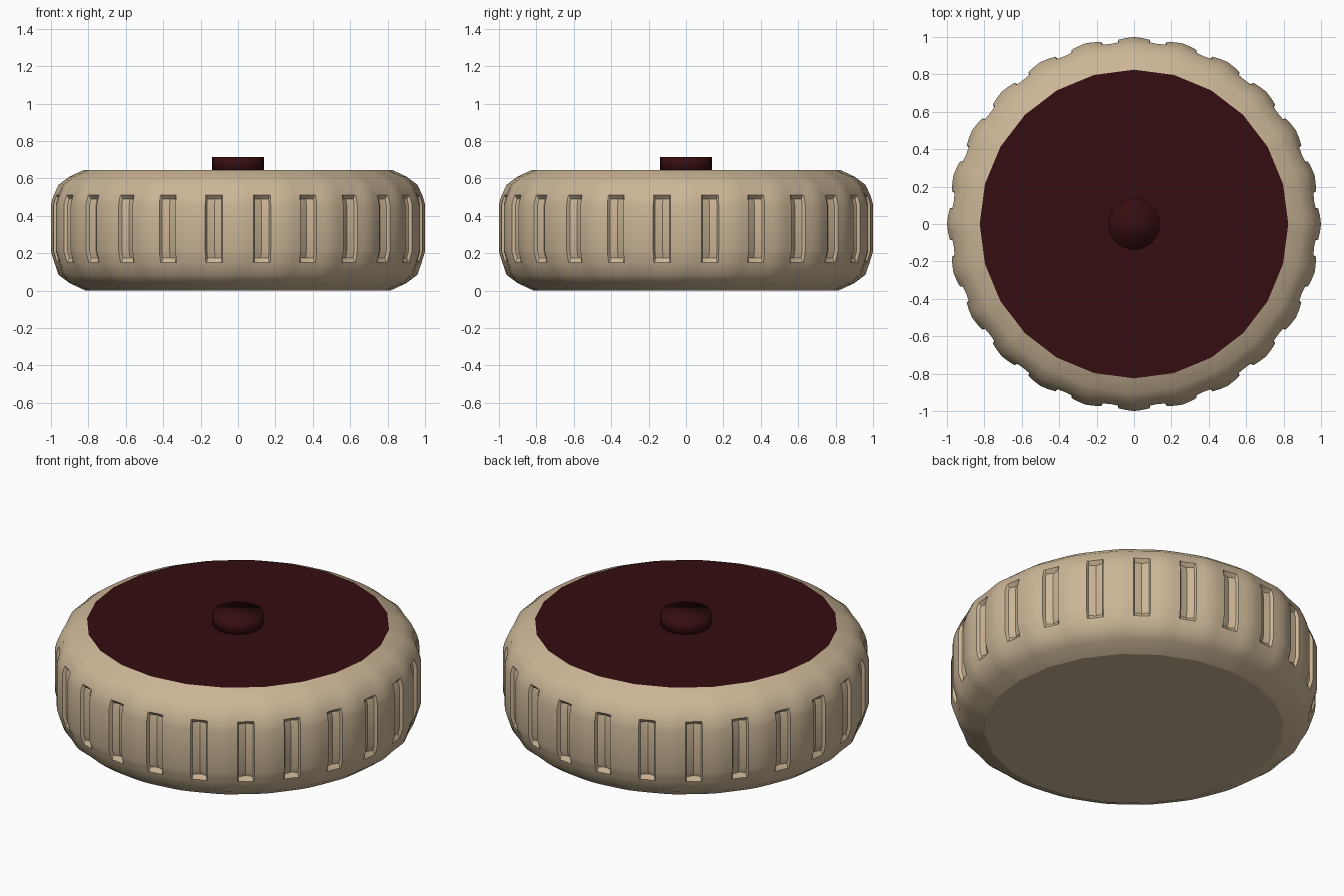
import bpy, bmesh
from math import sin, cos, radians

if "Cube" in bpy.data.objects:
    bpy.data.objects.remove(bpy.data.objects["Cube"])


def material(name, rgb):
    m = bpy.data.materials.new(name)
    m.use_nodes = True
    m.diffuse_color = (*rgb, 1)
    m.node_tree.nodes["Principled BSDF"].inputs["Base Color"].default_value = (*rgb, 1)
    return m


tan = material("tan", (0.60, 0.47, 0.31))
maroon = material("dark maroon", (0.036, 0.004, 0.005))


def finish(name, bm, mats, angle):
    bmesh.ops.recalc_face_normals(bm, faces=bm.faces)
    mesh = bpy.data.meshes.new(name)
    bm.to_mesh(mesh)
    bm.free()
    for m in mats:
        mesh.materials.append(m)
    ob = bpy.data.objects.new(name, mesh)
    bpy.context.collection.objects.link(ob)
    bpy.ops.object.select_all(action='DESELECT')
    ob.select_set(True)
    bpy.context.view_layer.objects.active = ob
    bpy.ops.object.shade_smooth_by_angle(angle=radians(angle))
    return ob


# Wheel body: rings of (radius, height, dip beside groove, groove depth)
GROOVES = 24
HALF = 180 / GROOVES
rings = [
    (0.815, 0, None, 0),
    (0.90, 0.04, 0.004, 0),
    (0.96, 0.085, 0.010, 0),
    (0.982, 0.15, 0.014, 0),
    (0.99, 0.175, 0.014, 1),
    (1.0, 0.21, 0.014, 1),
    (1.0, 0.46, 0.014, 1),
    (0.992, 0.49, 0.014, 1),
    (0.985, 0.51, 0.014, 0),
    (0.96, 0.565, 0.010, 0),
    (0.90, 0.61, 0.004, 0),
    (0.825, 0.645, None, 0),
]
# Columns across one groove: (angle, share of the dip, groove depth)
columns = [(-HALF, 0, 0), (-5, 0.35, 0), (-2.7, 0.8, 0), (-2.3, 0.8, 0.018),
           (0, 1, 0.03), (2.3, 0.8, 0.018), (2.7, 0.8, 0), (5, 0.35, 0)]

bm = bmesh.new()
loops = []
for r, z, dip, cut in rings:
    loop = []
    for k in range(GROOVES):
        for off, share, depth in columns:
            if dip is None:  # straight-sided rim of the flat faces
                rad = r * cos(radians(HALF)) / cos(radians(off))
            else:
                rad = r - dip * share - cut * depth
            a = radians((2 * k + 1) * HALF + off)
            loop.append(bm.verts.new((rad * cos(a), rad * sin(a), z)))
    loops.append(loop)
n = len(loops[0])
for lo, hi in zip(loops, loops[1:]):
    for i in range(n):
        j = (i + 1) % n
        bm.faces.new((lo[i], lo[j], hi[j], hi[i]))
bm.faces.new(loops[0])
bm.faces.new(loops[-1]).material_index = 1
body = finish("wheel_body", bm, [tan, maroon], 35)
for p in body.data.polygons:
    if len(p.vertices) > 4:
        p.use_smooth = False

# Hub knob in the middle of the top face
bm = bmesh.new()
bmesh.ops.create_cone(bm, cap_ends=True, segments=24, radius1=0.138, radius2=0.138, depth=0.08)
bmesh.ops.translate(bm, verts=bm.verts, vec=(0, 0, 0.675))
finish("hub_knob", bm, [maroon], 180)
